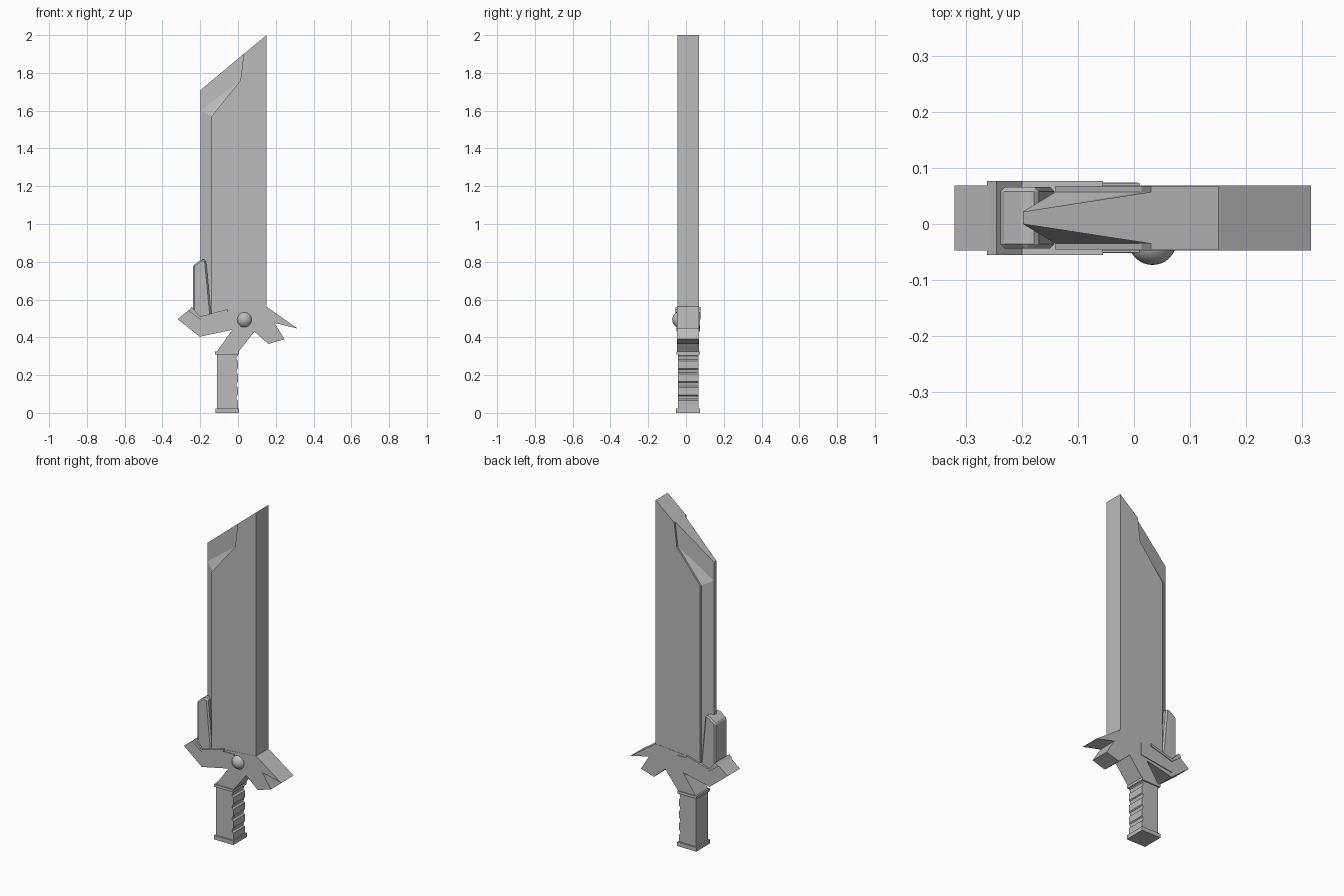
import bpy, bmesh

cube = bpy.data.objects.get("Cube")
if cube:
    bpy.data.objects.remove(cube, do_unlink=True)

steel = bpy.data.materials.new("plain_grey")
steel.use_nodes = True
GREY = (0.5, 0.5, 0.5, 1)
steel.diffuse_color = GREY
steel.node_tree.nodes["Principled BSDF"].inputs["Base Color"].default_value = GREY

MID = 0.011    # centre plane of the sword in y
HALF = 0.0565  # half thickness of the blade


def finish(name, bm):
    bmesh.ops.recalc_face_normals(bm, faces=bm.faces)
    mesh = bpy.data.meshes.new(name)
    bm.to_mesh(mesh)
    bm.free()
    mesh.materials.append(steel)
    obj = bpy.data.objects.new(name, mesh)
    bpy.context.collection.objects.link(obj)
    return obj


def prism(name, outline, half=HALF, mid=MID):
    """Extrude an x-z outline through the thickness of the sword."""
    bm = bmesh.new()
    front = [bm.verts.new((x, mid - half, z)) for x, z in outline]
    back = [bm.verts.new((x, mid + half, z)) for x, z in outline]
    bm.faces.new(front)
    bm.faces.new(back[::-1])
    n = len(outline)
    for i in range(n):
        j = (i + 1) % n
        bm.faces.new((front[i], back[i], back[j], front[j]))
    return finish(name, bm)


def box(name, x0, x1, z0, z1, half):
    return prism(name, [(x0, z0), (x1, z0), (x1, z1), (x0, z1)], half)


# Thick blade body, stepped along the cutting bevel
crease = [(-0.14, 0.47), (-0.14, 1.57), (0.013, 1.76), (0.03, 1.9)]
prism("blade_body", crease + [(0.151, 2.0), (0.151, 0.47)])

# Cutting edge: bevel faces from the crease down to a narrow flat edge
edge = [(-0.198, 0.47), (-0.198, 1.6), (-0.198, 1.71)]
bm = bmesh.new()
sides = []
for s in (-1, 1):
    c = [bm.verts.new((x, MID + s * 0.046, z)) for x, z in crease]
    e = [bm.verts.new((x, MID + s * 0.011, z)) for x, z in edge]
    bm.faces.new((e[0], c[0], c[1], e[1]))
    bm.faces.new((e[1], c[1], c[2]))
    bm.faces.new((e[1], c[2], c[3], e[2]))
    sides.append([c[0], e[0], e[1], e[2], c[3], c[2], c[1]])
a, b = sides
for i in range(len(a)):
    j = (i + 1) % len(a)
    bm.faces.new((a[i], b[i], b[j], a[j]))
finish("cutting_edge", bm)

# Sheath block wrapped around the foot of the cutting edge
sheath = prism("edge_sheath", [(-0.238, 0.52), (-0.238, 0.78), (-0.195, 0.812),
                               (-0.17, 0.812), (-0.14, 0.5), (-0.2, 0.48)], 0.055)
bevel = sheath.modifiers.new("chamfer", "BEVEL")
bevel.width = 0.008
bevel.segments = 1

# Guard with a left wing, two right spikes and a slanted neck
prism("guard", [(-0.32, 0.497), (-0.203, 0.403), (-0.03, 0.44), (-0.115, 0.32),
                (0.0, 0.32), (0.087, 0.43), (0.161, 0.365), (0.246, 0.39),
                (0.193, 0.476), (0.315, 0.447), (0.151, 0.562), (-0.05, 0.545),
                (-0.2, 0.503), (-0.255, 0.548)], 0.058)

# Raised band along the upper rim of the guard
prism("guard_band", [(-0.262, 0.541), (-0.2, 0.495), (-0.055, 0.535), (-0.055, 0.55),
                     (-0.2, 0.51), (-0.245, 0.56)], 0.066)

# Thin plate on the guard
prism("guard_plate", [(-0.2, 0.495), (-0.2, 0.43), (-0.03, 0.455), (0.01, 0.46),
                      (0.01, 0.535), (-0.055, 0.535)], 0.062)

# Round stud on the front of the guard
bm = bmesh.new()
bmesh.ops.create_uvsphere(bm, u_segments=32, v_segments=16, radius=0.043)
bmesh.ops.translate(bm, verts=bm.verts, vec=(0.033, -0.03, 0.493))
for f in bm.faces:
    f.smooth = True
finish("guard_stud", bm)

# Grip with finger notches on its right side
outline = [(-0.112, 0.01), (0.0, 0.01)]
for z in (0.065, 0.135, 0.205, 0.275):
    outline += [(0.0, z), (-0.009, z + 0.008), (-0.006, z + 0.025), (0.0, z + 0.03)]
prism("grip", outline + [(0.0, 0.32), (-0.112, 0.32)], 0.054)

# Pommel and upper collar
box("pommel", -0.12, 0.006, 0.0, 0.024, 0.063)
box("grip_collar", -0.121, 0.004, 0.31, 0.326, 0.062)
